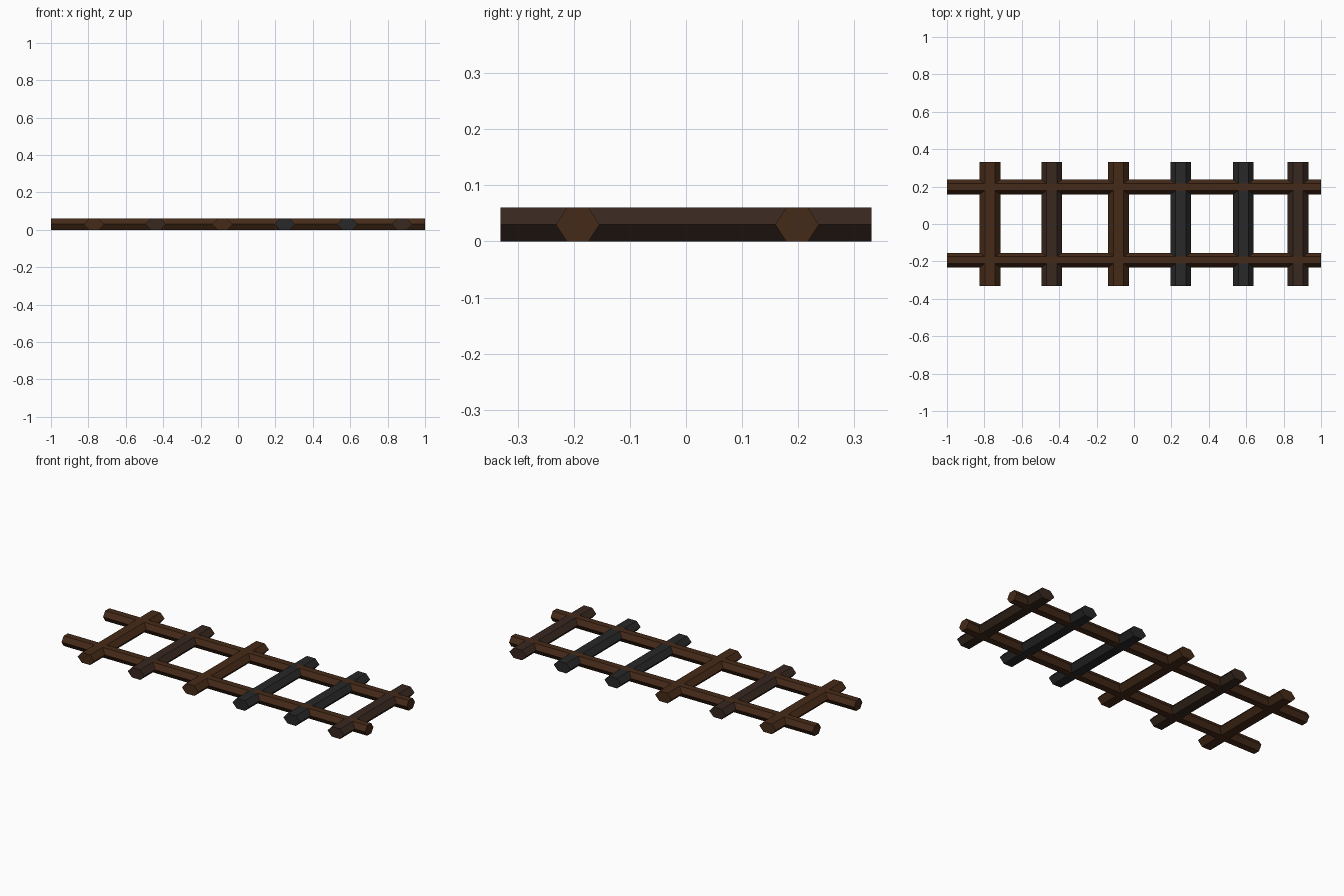
import bpy, bmesh
from mathutils import Vector

if "Cube" in bpy.data.objects:
    bpy.data.objects.remove(bpy.data.objects["Cube"])

H = 0.06  # height of every beam


def material(name, rgb):
    m = bpy.data.materials.new(name)
    m.diffuse_color = (*rgb, 1)
    m.use_nodes = True
    m.node_tree.nodes["Principled BSDF"].inputs["Base Color"].default_value = m.diffuse_color
    return m


brown = material("rusty_brown", (0.06, 0.023, 0.009))
dark = material("dark_iron", (0.022, 0.021, 0.022))
mixed = material("dull_brown", (0.04, 0.021, 0.014))


def hex_beam(name, start, end, width, mat):
    """Flat-topped hexagonal bar lying on the ground from start to end."""
    start, end = Vector((*start, 0)), Vector((*end, 0))
    side = (end - start).normalized().cross(Vector((0, 0, 1)))
    profile = [(0.5, H / 2), (0.25, H), (-0.25, H),
               (-0.5, H / 2), (-0.25, 0), (0.25, 0)]
    bm = bmesh.new()
    rings = [[bm.verts.new(p + side * (u * width) + Vector((0, 0, z)))
              for u, z in profile] for p in (start, end)]
    for r in rings:
        bm.faces.new(r)
    for i in range(6):
        j = (i + 1) % 6
        bm.faces.new((rings[0][i], rings[0][j], rings[1][j], rings[1][i]))
    bmesh.ops.recalc_face_normals(bm, faces=bm.faces)
    me = bpy.data.meshes.new(name)
    bm.to_mesh(me)
    bm.free()
    me.materials.append(mat)
    ob = bpy.data.objects.new(name, me)
    bpy.context.collection.objects.link(ob)
    return ob


# two long rails
for name, y in (("front_rail", -0.193), ("back_rail", 0.198)):
    hex_beam(name, (-1, y), (1, y), 0.078, brown)

# unevenly spaced cross ties
ties = [(-0.77, brown), (-0.44, mixed), (-0.083, brown),
        (0.25, dark), (0.585, dark), (0.877, mixed)]
for i, (x, mat) in enumerate(ties, 1):
    hex_beam(f"cross_tie_{i}", (x, -0.331), (x, 0.331), 0.11, mat)
